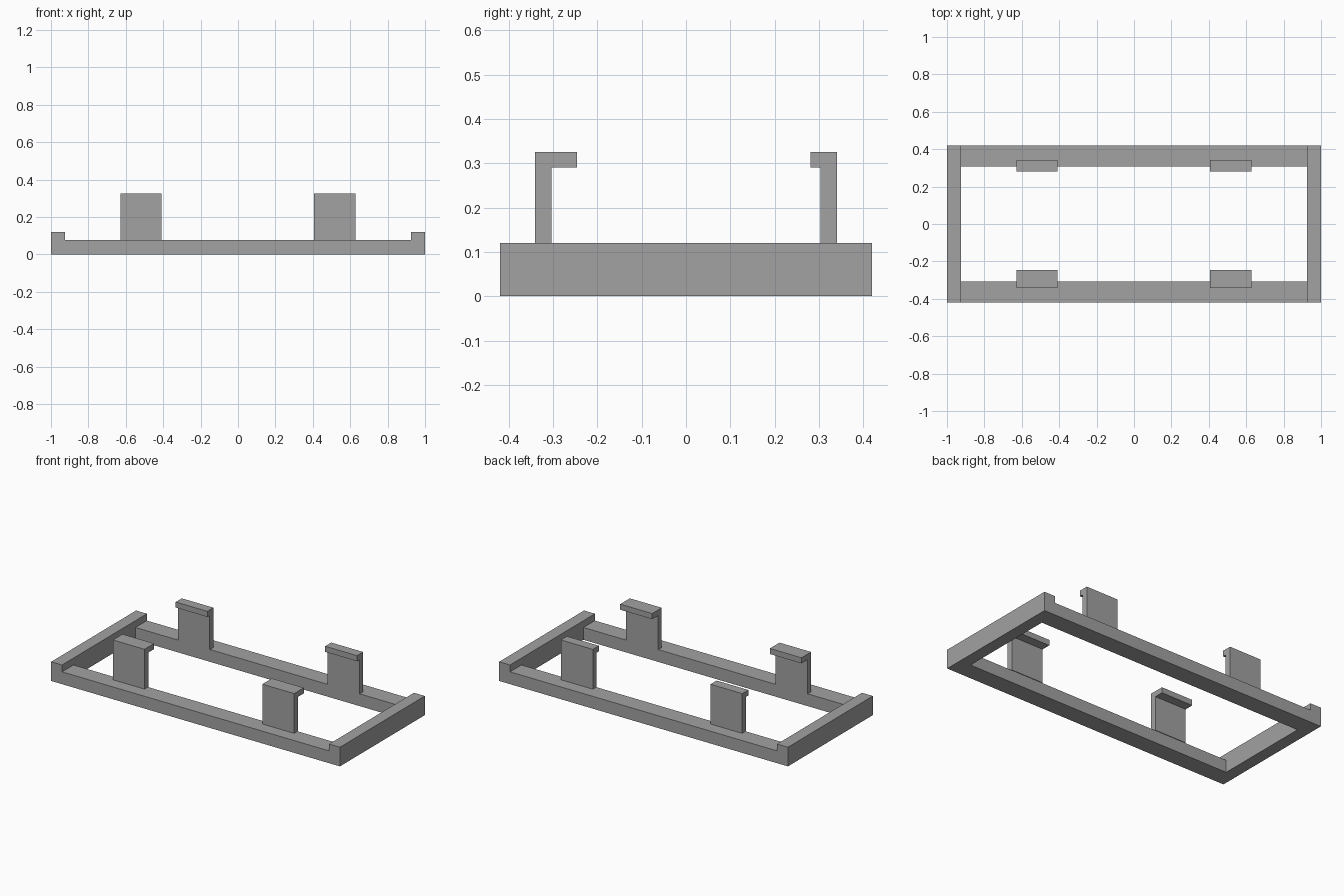
import bpy
import bmesh

cube = bpy.data.objects.get("Cube")
if cube:
    bpy.data.objects.remove(cube, do_unlink=True)

grey = bpy.data.materials.new("plain grey")
grey.use_nodes = True
colour = (0.36, 0.36, 0.36, 1)
grey.diffuse_color = colour
grey.node_tree.nodes["Principled BSDF"].inputs["Base Color"].default_value = colour


def extrude_profile(name, profile, axis, start, end):
    """Sweep a closed profile along x or z."""
    bm = bmesh.new()
    if axis == "x":
        verts = [bm.verts.new((start, a, b)) for a, b in profile]
        move = (end - start, 0, 0)
    else:
        verts = [bm.verts.new((a, b, start)) for a, b in profile]
        move = (0, 0, end - start)
    face = bm.faces.new(verts)
    moved = bmesh.ops.extrude_face_region(bm, geom=[face])["geom"]
    bmesh.ops.translate(bm, vec=move, verts=[v for v in moved if isinstance(v, bmesh.types.BMVert)])
    bmesh.ops.recalc_face_normals(bm, faces=bm.faces)
    mesh = bpy.data.meshes.new(name)
    bm.to_mesh(mesh)
    bm.free()
    mesh.materials.append(grey)
    obj = bpy.data.objects.new(name, mesh)
    bpy.context.collection.objects.link(obj)
    return obj


def rectangle(a0, a1, b0, b1):
    return [(a0, b0), (a1, b0), (a1, b1), (a0, b1)]


HALF_WIDTH, HALF_DEPTH = 1.0, 0.42
END_INNER, RAIL_INNER = 0.925, 0.307
RAIL_TOP, END_TOP = 0.077, 0.12
LIP_BOTTOM, CLIP_TOP = 0.291, 0.326
CLIP_OUTER, CLIP_INNER = 0.341, 0.303

# Raised end bars
for side, s in (("left", 1), ("right", -1)):
    extrude_profile(f"{side}_end_bar",
                    rectangle(s * END_INNER, s * HALF_WIDTH, -HALF_DEPTH, HALF_DEPTH),
                    "z", 0, END_TOP)

# Long rails, each with two hooked clips; the front hooks reach further in
for end, s, lip in (("front", -1, 0.246), ("back", 1, 0.281)):
    extrude_profile(f"{end}_rail",
                    rectangle(s * RAIL_INNER, s * HALF_DEPTH, 0, RAIL_TOP),
                    "x", -END_INNER, END_INNER)
    hook = [(s * y, z) for y, z in (
        (CLIP_OUTER, RAIL_TOP), (CLIP_OUTER, CLIP_TOP), (lip, CLIP_TOP),
        (lip, LIP_BOTTOM), (CLIP_INNER, LIP_BOTTOM), (CLIP_INNER, RAIL_TOP))]
    for side, x0, x1 in (("left", 0.407, 0.628), ("right", -0.628, -0.409)):
        extrude_profile(f"{end}_{side}_clip", hook, "x", x0, x1)
